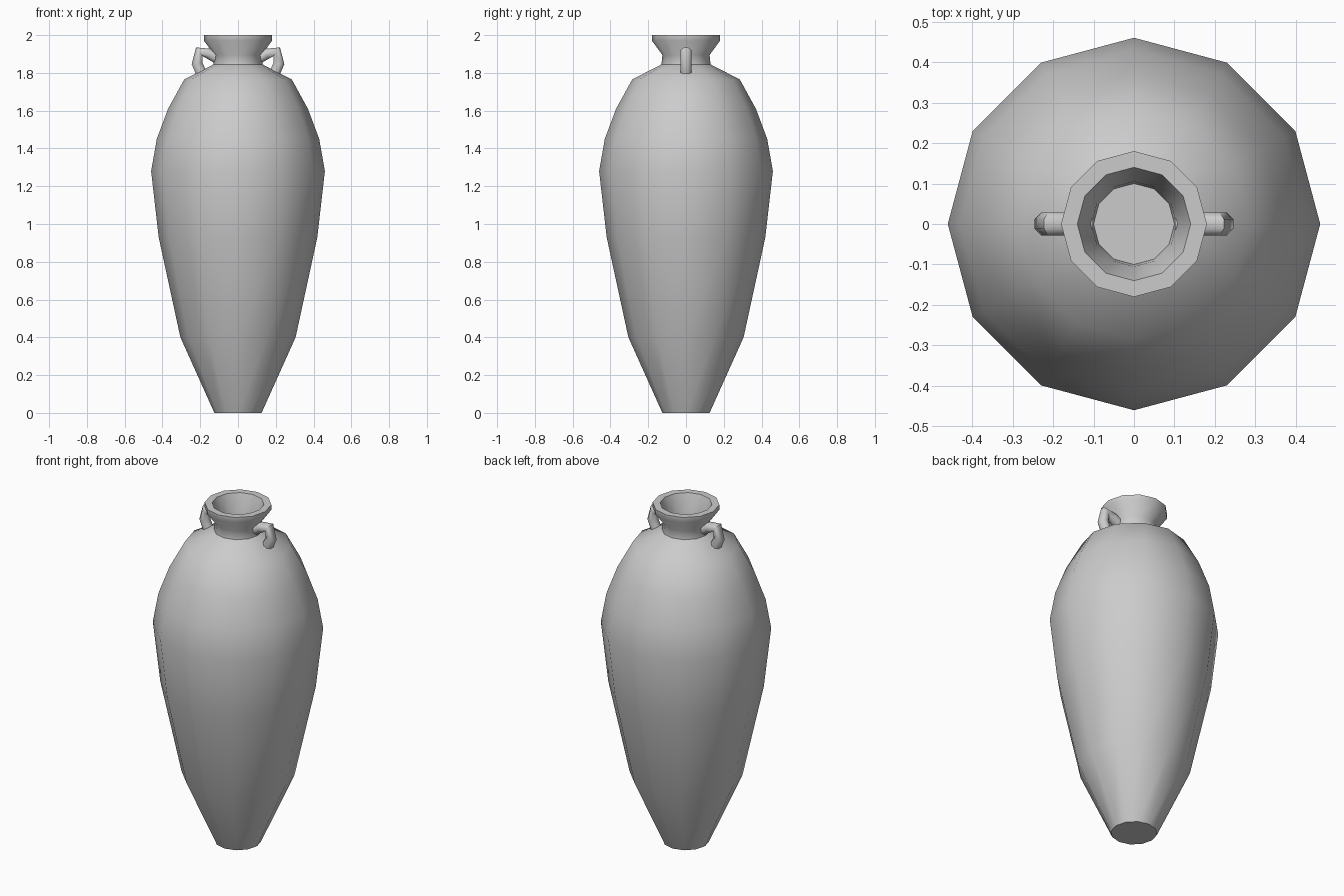
import bpy, bmesh, math

if "Cube" in bpy.data.objects:
    bpy.data.objects.remove(bpy.data.objects["Cube"])

SIDES = 12


def finish(obj, angle):
    bpy.ops.object.select_all(action='DESELECT')
    obj.select_set(True)
    bpy.context.view_layer.objects.active = obj
    bpy.ops.object.shade_smooth_by_angle(angle=math.radians(angle))


def lathe(name, profile):
    """Revolve (radius, z) points, closing both ends with a flat cap."""
    bm = bmesh.new()
    rings = [[bm.verts.new((r * math.cos(2 * math.pi * i / SIDES),
                            r * math.sin(2 * math.pi * i / SIDES), z))
              for i in range(SIDES)] for r, z in profile]
    for a, b in zip(rings, rings[1:]):
        for i in range(SIDES):
            j = (i + 1) % SIDES
            bm.faces.new((a[i], a[j], b[j], b[i]))
    bm.faces.new(rings[0][::-1])
    bm.faces.new(rings[-1])
    me = bpy.data.meshes.new(name)
    bm.to_mesh(me)
    bm.free()
    obj = bpy.data.objects.new(name, me)
    bpy.context.collection.objects.link(obj)
    finish(obj, 50)
    return obj


def tube(name, pts, radius, sides=8):
    """Sweep a round section along an open path in the xz plane."""
    bm = bmesh.new()
    rings = []
    for k, (x, z) in enumerate(pts):
        p, n = pts[max(k - 1, 0)], pts[min(k + 1, len(pts) - 1)]
        tx, tz = n[0] - p[0], n[1] - p[1]
        length = math.hypot(tx, tz)
        nx, nz = -tz / length, tx / length
        ring = []
        for i in range(sides):
            a = 2 * math.pi * (i + 0.5) / sides
            u, v = radius * math.cos(a), radius * math.sin(a)
            ring.append(bm.verts.new((x + nx * u, v, z + nz * u)))
        rings.append(ring)
    for a, b in zip(rings, rings[1:]):
        for i in range(sides):
            j = (i + 1) % sides
            bm.faces.new((a[i], a[j], b[j], b[i]))
    bm.faces.new(rings[0])
    bm.faces.new(rings[-1])
    bmesh.ops.recalc_face_normals(bm, faces=bm.faces)
    me = bpy.data.meshes.new(name)
    bm.to_mesh(me)
    bm.free()
    obj = bpy.data.objects.new(name, me)
    bpy.context.collection.objects.link(obj)
    finish(obj, 60)
    return obj


# Jar body: foot, belly, shoulder, neck, flared lip, then down inside the mouth
lathe("jar_body", [
    (0.125, 0.0), (0.305, 0.40), (0.42, 0.93), (0.46, 1.28), (0.43, 1.45),
    (0.37, 1.61), (0.285, 1.765), (0.13, 1.845), (0.125, 1.895),
    (0.18, 1.97), (0.18, 2.0), (0.14, 2.0), (0.105, 1.90), (0.10, 1.85)])

# Small loop handles on either side of the neck
path = [(0.115, 1.88), (0.15, 1.90), (0.205, 1.912), (0.217, 1.85), (0.188, 1.785)]
for side, s in (("right", 1), ("left", -1)):
    tube("handle_" + side, [(s * x, z) for x, z in path], 0.031)
